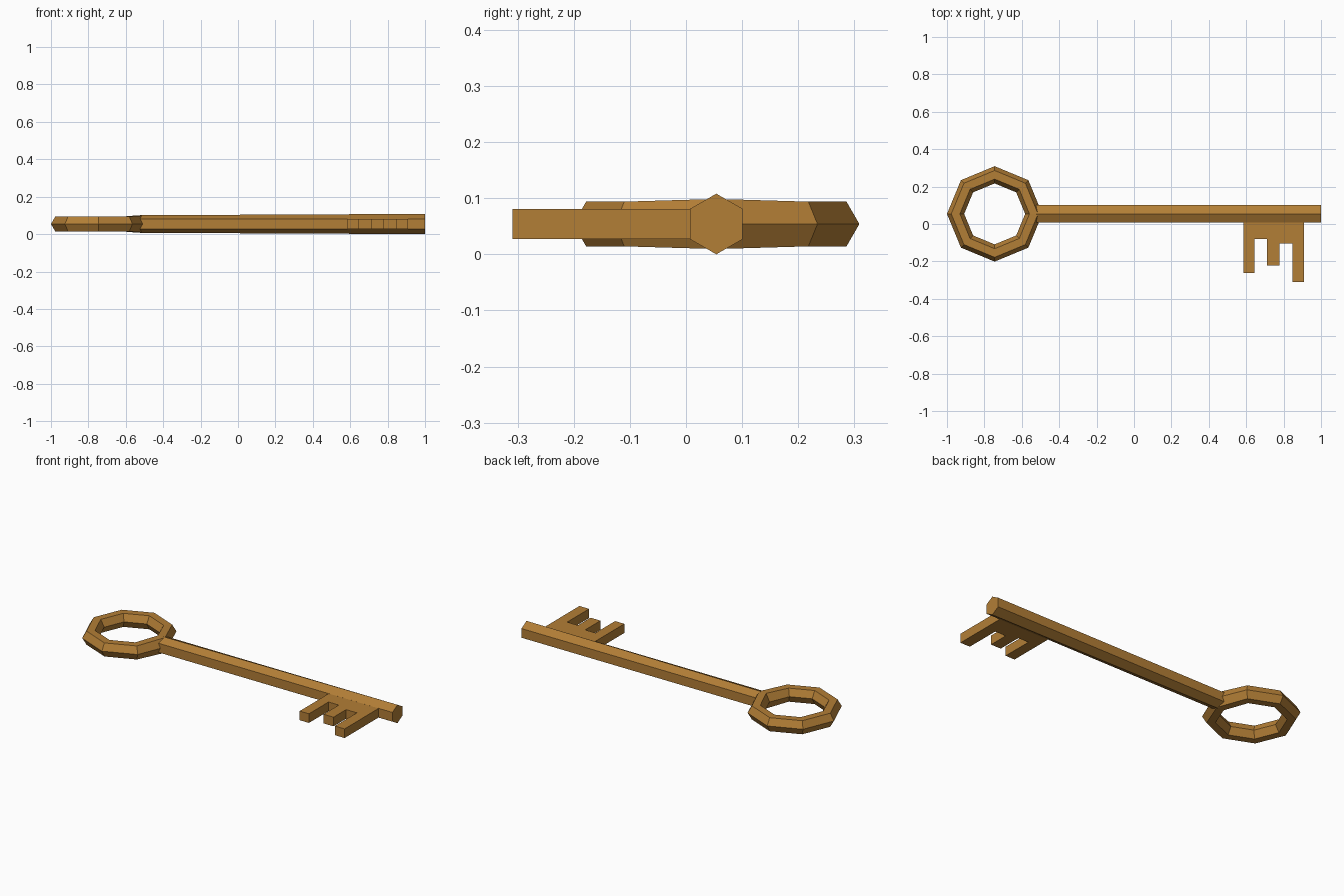
import bpy, bmesh
from math import cos, sin, pi

cube = bpy.data.objects.get("Cube")
if cube:
    bpy.data.objects.remove(cube, do_unlink=True)

AXIS_Y, AXIS_Z = 0.054, 0.054

brass = bpy.data.materials.new("aged_brass")
brass.use_nodes = True
colour = (0.45, 0.21, 0.037, 1)
brass.diffuse_color = colour
brass.node_tree.nodes["Principled BSDF"].inputs["Base Color"].default_value = colour


def finish(name, bm):
    bmesh.ops.recalc_face_normals(bm, faces=bm.faces)
    mesh = bpy.data.meshes.new(name)
    bm.to_mesh(mesh)
    bm.free()
    mesh.materials.append(brass)
    obj = bpy.data.objects.new(name, mesh)
    bpy.context.collection.objects.link(obj)
    return obj


def loft(name, rings, closed):
    """Join equal cross-sections with quads; cap the ends when open."""
    bm = bmesh.new()
    rows = [[bm.verts.new(p) for p in ring] for ring in rings]
    n = len(rows[0])
    pairs = list(zip(rows, rows[1:]))
    if closed:
        pairs.append((rows[-1], rows[0]))
    else:
        bm.faces.new(rows[0])
        bm.faces.new(rows[-1])
    for a, b in pairs:
        for i in range(n):
            j = (i + 1) % n
            bm.faces.new((a[i], a[j], b[j], b[i]))
    return finish(name, bm)


# Bow: eight-sided ring with a hexagonal section, thickened at the shaft
def bow_section(step):
    a = step * pi / 4
    lift = 1.12 if step == 0 else 1
    points = []
    for k in range(6):
        t = k * pi / 3
        r = 0.209 + 0.046 * cos(t)
        points.append((-0.745 + r * cos(a), AXIS_Y + r * sin(a),
                       AXIS_Z + 0.046 * sin(t) * lift))
    return points


loft("bow_ring", [bow_section(s) for s in range(8)], True)


# Shaft: hexagonal bar with ridges above and below, slimmer at the bow
def shaft_section(x, ridge):
    half = [(0.047, 0.027), (0, ridge), (-0.047, 0.027)]
    hexagon = half + [(-y, -z) for y, z in half]
    return [(x, AXIS_Y + y, AXIS_Z + z) for y, z in hexagon]


loft("shaft", [shaft_section(-0.525, 0.047), shaft_section(1, 0.054)], False)

# Bit: flat plate with three teeth of different lengths
outline = [(0.585, 0.04), (0.585, -0.262), (0.645, -0.262), (0.645, -0.08),
           (0.712, -0.08), (0.712, -0.222), (0.777, -0.222), (0.777, -0.105),
           (0.847, -0.105), (0.847, -0.309), (0.91, -0.309), (0.91, 0.04)]
loft("bit_teeth", [[(x, y, AXIS_Z + z) for x, y in outline]
                   for z in (-0.0268, 0.0268)], False)
